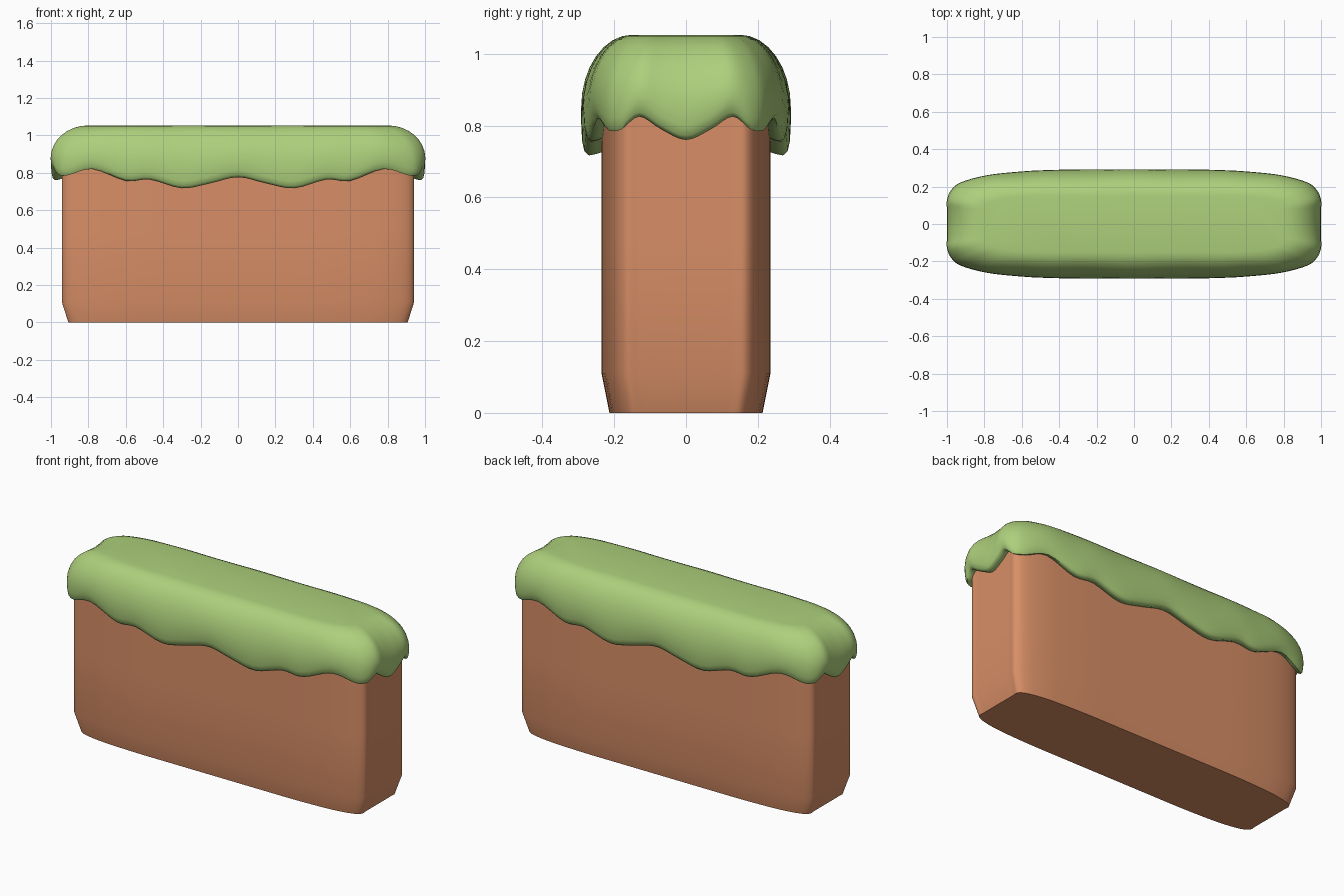
import bpy, bmesh, math

if "Cube" in bpy.data.objects:
    bpy.data.objects.remove(bpy.data.objects["Cube"])

# Quarter plan, from the middle of the end (+x) round to the middle of the long side (+y):
# rim x, rim y, top x, top y, soil x, soil y, drip height
QUARTER = [
    (1.00, 0.00, .80, .00, .940, .000, .760),
    (1.00, .070, .80, .05, .940, .070, .790),
    (1.00, .130, .80, .09, .940, .130, .825),
    (.975, .185, .77, .12, .938, .170, .790),
    (.920, .225, .73, .13, .890, .200, .787),
    (.780, .262, .66, .14, .770, .222, .820),
    (.600, .281, .55, .15, .600, .232, .757),
    (.470, .288, .43, .15, .470, .235, .763),
    (.300, .292, .28, .15, .300, .235, .717),
    (.150, .292, .14, .15, .150, .235, .743),
    (.000, .292, .00, .15, .000, .235, .776),
]
STEPS = 4


def mirror(p, sx, sy):
    return (p[0] * sx, p[1] * sy, p[2] * sx, p[3] * sy, p[4] * sx, p[5] * sy, p[6])


def full_loop():
    q = QUARTER
    half = q + [mirror(p, -1, 1) for p in q[-2::-1]]
    return half + [mirror(p, 1, -1) for p in half[-2:0:-1]]


def smooth_loop(pts):
    """Closed Catmull-Rom through all columns."""
    n, out = len(pts), []
    for i in range(n):
        a, b, c, d = (pts[(i + k) % n] for k in (-1, 0, 1, 2))
        for s in range(STEPS):
            t = s / STEPS
            out.append([.5 * (2 * v + (w - u) * t + (2 * u - 5 * v + 4 * w - x) * t * t
                              + (3 * v - u - 3 * w + x) * t ** 3)
                        for u, v, w, x in zip(a, b, c, d)])
    return out


def material(name, rgb):
    m = bpy.data.materials.new(name)
    m.diffuse_color = (*rgb, 1)
    m.use_nodes = True
    m.node_tree.nodes["Principled BSDF"].inputs["Base Color"].default_value = m.diffuse_color
    return m


def loft(name, rings, mat, cap_first, cap_last, angle):
    """Skin a stack of rings listed from bottom to top."""
    bm = bmesh.new()
    rows = [[bm.verts.new(p) for p in ring] for ring in rings]
    n = len(rows[0])
    for lo, hi in zip(rows, rows[1:]):
        for i in range(n):
            j = (i + 1) % n
            bm.faces.new((lo[i], lo[j], hi[j], hi[i]))
    if cap_first:
        bm.faces.new(rows[0][::-1])
    if cap_last:
        bm.faces.new(rows[-1])
    me = bpy.data.meshes.new(name)
    bm.to_mesh(me)
    bm.free()
    ob = bpy.data.objects.new(name, me)
    bpy.context.collection.objects.link(ob)
    me.materials.append(mat)
    bpy.context.view_layer.objects.active = ob
    ob.select_set(True)
    bpy.ops.object.shade_smooth_by_angle(angle=math.radians(angle))
    ob.select_set(False)
    return ob


cols = smooth_loop(full_loop())
soil_mat = material("soil brown", (.69, .275, .135))
grass_mat = material("grass green", (.42, .63, .20))

# Soil block, with a chamfered foot
soil = [[(c[4] * .963, c[5] * .906, 0) for c in cols]]
soil += [[(c[4], c[5], z) for c in cols] for z in (.11, .48, .86)]
loft("soil_block", soil, soil_mat, True, True, 50)


# Grass cap: rolled lip at the bottom, straight skirt, domed top
def between(c, f, kind):
    """kind 0: soil to rim, kind 1: top to rim."""
    k = 2 if kind else 4
    return c[k] + (c[0] - c[k]) * f, c[k + 1] + (c[1] - c[k + 1]) * f


grass = []
for f, dz in ((-.15, .012), (.25, .004), (.62, 0), (.84, .012), (.95, .038)):
    grass.append([(*between(c, f, 0), c[6] + dz) for c in cols])
for k in range(9):
    a = math.radians(90 * (1 - k / 8))
    grass.append([(*between(c, math.sin(a), 1),
                   (b := .815 + .6 * (c[6] - .717)) + (1.053 - b) * math.cos(a))
                  for c in cols])
loft("grass_cap", grass, grass_mat, False, True, 60)
